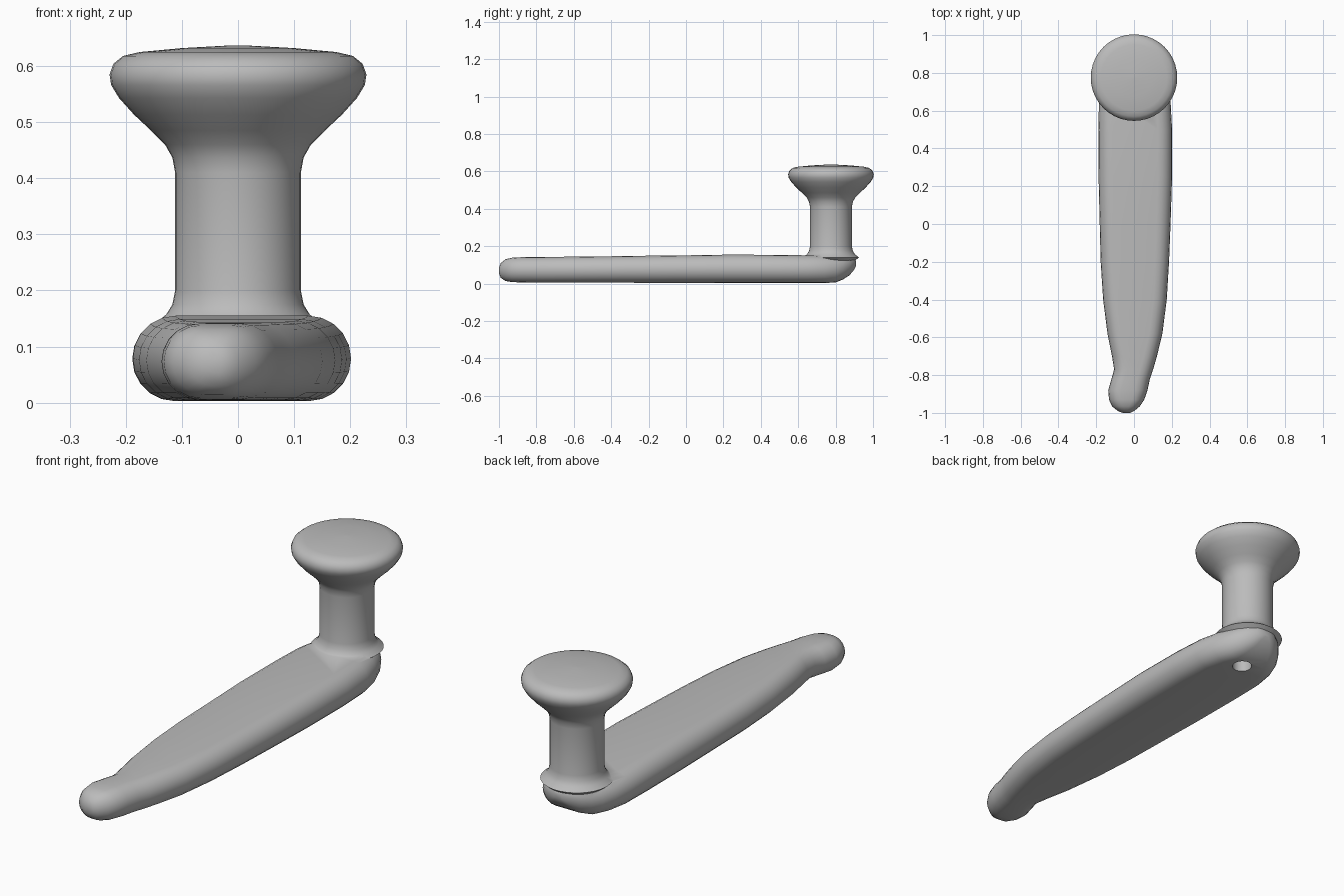
import bpy, bmesh, math

cube = bpy.data.objects.get("Cube")
if cube:
    bpy.data.objects.remove(cube)

grey = bpy.data.materials.new("plain grey")
grey.use_nodes = True
COLOUR = (0.5, 0.5, 0.5, 1)
grey.diffuse_color = COLOUR
grey.node_tree.nodes["Principled BSDF"].inputs["Base Color"].default_value = COLOUR


def skin(name, rings):
    """Bridge closed rings of points into a capped solid."""
    bm = bmesh.new()
    loops = [[bm.verts.new(p) for p in ring] for ring in rings]
    for a, b in zip(loops, loops[1:]):
        for i in range(len(a)):
            j = (i + 1) % len(a)
            bm.faces.new((a[i], a[j], b[j], b[i]))
    bm.faces.new(loops[0])
    bm.faces.new(loops[-1])
    bmesh.ops.recalc_face_normals(bm, faces=bm.faces)
    mesh = bpy.data.meshes.new(name)
    bm.to_mesh(mesh)
    bm.free()
    mesh.materials.append(grey)
    obj = bpy.data.objects.new(name, mesh)
    bpy.context.collection.objects.link(obj)
    return obj


def stadium(y, left, right, low, high, steps=10):
    """Flat-topped section with round sides."""
    cx, cz = (left + right) / 2, (low + high) / 2
    hw, hh = (right - left) / 2, (high - low) / 2
    r = min(hw, hh)
    ring = []
    for side, start in ((1, -90), (-1, 90)):
        for i in range(steps + 1):
            a = math.radians(start + 180 * i / steps)
            ring.append((cx + side * (hw - r * 0.98) + r * math.cos(a), y,
                         cz + hh * math.sin(a)))
    return ring


def lathe(name, cx, cy, profile, sides=40):
    angles = [math.tau * i / sides for i in range(sides)]
    return skin(name, [[(cx + r * math.cos(a), cy + r * math.sin(a), z)
                        for a in angles] for r, z in profile])


def combine(target, other, operation):
    mod = target.modifiers.new(operation, 'BOOLEAN')
    mod.operation, mod.solver, mod.object = operation, 'EXACT', other
    bpy.context.view_layer.objects.active = target
    bpy.ops.object.modifier_apply(modifier=mod.name)
    bpy.data.objects.remove(other)


# Tapered arm with a small rounded tip: y, left, right, bottom, top
arm = skin("crank_handle", [stadium(*s) for s in (
    (-1.0, -0.06, -0.02, 0.055, 0.085),
    (-0.99, -0.085, 0.0, 0.03, 0.11),
    (-0.965, -0.115, 0.03, 0.014, 0.13),
    (-0.93, -0.131, 0.053, 0.008, 0.138),
    (-0.88, -0.135, 0.07, 0.006, 0.141),
    (-0.82, -0.118, 0.083, 0.005, 0.142),
    (-0.77, -0.104, 0.1, 0.005, 0.142),
    (-0.7, -0.115, 0.12, 0.005, 0.143),
    (-0.58, -0.139, 0.149, 0.005, 0.144),
    (-0.4, -0.162, 0.172, 0.005, 0.146),
    (-0.2, -0.175, 0.184, 0.004, 0.149),
    (0.0, -0.18, 0.192, 0.004, 0.151),
    (0.25, -0.186, 0.2, 0.003, 0.155),
    (0.5, -0.187, 0.2, 0.003, 0.153),
    (0.65, -0.184, 0.192, 0.003, 0.151),
    (0.74, -0.168, 0.172, 0.003, 0.15),
    (0.8, -0.145, 0.148, 0.006, 0.15),
    (0.84, -0.121, 0.124, 0.022, 0.15),
    (0.875, -0.09, 0.092, 0.045, 0.147),
    (0.9, -0.053, 0.055, 0.075, 0.137),
    (0.91, -0.02, 0.022, 0.095, 0.12),
)])

# Flared knob on its stem: radius, height
knob = lathe("knob", 0, 0.775, (
    (0.1, 0.1), (0.15, 0.14), (0.128, 0.157), (0.117, 0.175), (0.112, 0.2),
    (0.112, 0.41), (0.117, 0.437), (0.13, 0.46), (0.155, 0.485),
    (0.185, 0.513), (0.212, 0.543), (0.226, 0.566), (0.229, 0.585),
    (0.222, 0.604), (0.205, 0.618), (0.175, 0.625), (0.1, 0.632), (0.01, 0.637),
))
combine(arm, knob, 'UNION')

# Fixing hole in the underside
hole = lathe("hole_cutter", 0.02, 0.76, ((0.042, -0.05), (0.042, 0.12)), 20)
combine(arm, hole, 'DIFFERENCE')

for obj in bpy.context.selected_objects:
    obj.select_set(False)
arm.select_set(True)
bpy.context.view_layer.objects.active = arm
bpy.ops.object.shade_smooth_by_angle(angle=math.radians(40))
